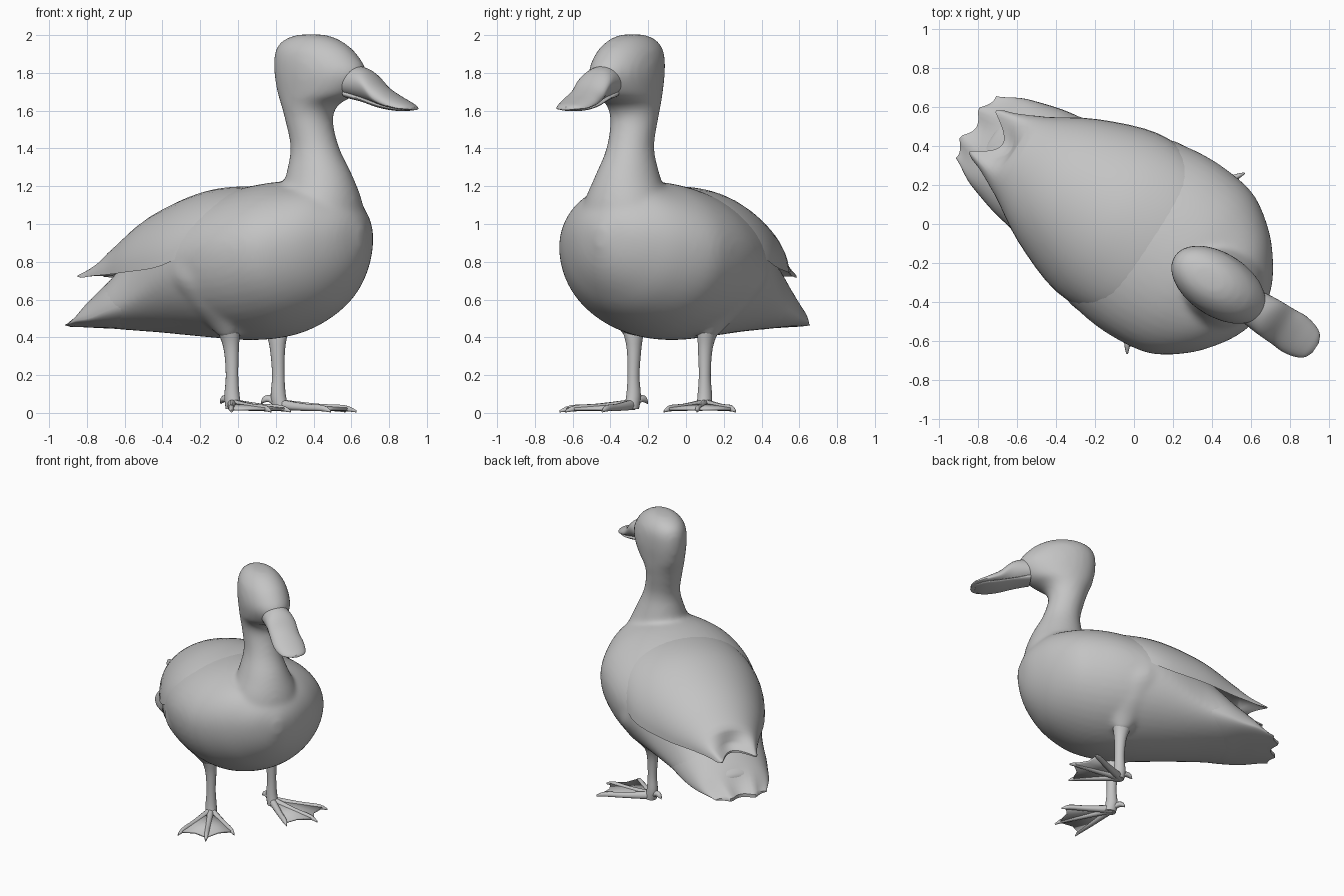
import bpy, bmesh, math
from mathutils import Matrix, Vector

cube = bpy.data.objects.get("Cube")
if cube:
    bpy.data.objects.remove(cube)

TURN = math.radians(-33)          # heading of the bird
ORIGIN = Vector((-0.014, -0.021, 0))

grey = bpy.data.materials.new("plain_grey")
grey.use_nodes = True
grey.diffuse_color = (0.55, 0.55, 0.55, 1)
grey.node_tree.nodes["Principled BSDF"].inputs["Base Color"].default_value = grey.diffuse_color


def add_object(name, bm, angle=50):
    bmesh.ops.recalc_face_normals(bm, faces=bm.faces)
    mesh = bpy.data.meshes.new(name)
    bm.to_mesh(mesh)
    bm.free()
    mesh.materials.append(grey)
    ob = bpy.data.objects.new(name, mesh)
    bpy.context.collection.objects.link(ob)
    ob.rotation_euler.z = TURN
    ob.location = ORIGIN
    bpy.ops.object.select_all(action="DESELECT")
    ob.select_set(True)
    bpy.context.view_layer.objects.active = ob
    bpy.ops.object.shade_smooth_by_angle(angle=math.radians(angle))
    return ob


def refine(rows, steps):
    """Smooth curve through the given stations."""
    out = []
    for i in range(len(rows) - 1):
        a, b, c, d = rows[max(i - 1, 0)], rows[i], rows[i + 1], rows[min(i + 2, len(rows) - 1)]
        for s in range(steps):
            t = s / steps
            out.append([q + t / 2 * (r - p + t * (2 * p - 5 * q + 4 * r - s4
                        + t * (3 * (q - r) + s4 - p))) for p, q, r, s4 in zip(a, b, c, d)])
    return out + [list(rows[-1])]


def loft(name, rows, ring, sides=28, steps=4, matrix=None):
    bm = bmesh.new()
    loops = []
    for row in refine(rows, steps):
        loops.append([bm.verts.new(ring(row, math.tau * k / sides)) for k in range(sides)])
    for a, b in zip(loops, loops[1:]):
        for k in range(sides):
            n = (k + 1) % sides
            bm.faces.new((a[k], a[n], b[n], b[k]))
    # Close the ends with strips from upper to lower edge
    for end in (loops[0], loops[-1]):
        for k in range(sides // 2):
            quad = (end[k], end[k + 1], end[-k - 1], end[-k % sides])
            bm.faces.new(list(dict.fromkeys(quad)))
    if matrix:
        bm.transform(matrix)
    return add_object(name, bm)


def along(row, a):
    """Section across the length: position, half width, bottom, widest height, top."""
    x, w, zb, zm, zt = row
    s = math.sin(a)
    return (x, w * math.cos(a), zm + ((zt if s > 0 else zb) - zm) * abs(s))


def upright(row, a):
    """Level section: height, centre x, centre y, radius x, radius y."""
    z, x, y, rx, ry = row
    return (x + rx * math.cos(a), y + ry * math.sin(a), z)


def feathered(limit, depth, lobes):
    """Section whose rear end is cut into feather tips."""
    def ring(row, a):
        x, y, z = along(row, a)
        fade = min(max((limit - row[0]) / 0.15, 0), 1)
        return (x + fade * depth * abs(math.cos(lobes * math.pi * math.cos(a))), y, z)
    return ring


# Trunk, neck, head and thighs are blended into one body
body = loft("body", [
    (-.86, .12, .48, .53, .58), (-.72, .28, .445, .52, .7),
    (-.45, .36, .425, .6, .96), (-.15, .47, .40, .76, 1.13), (.1, .518, .385, .83, 1.195),
    (.3, .515, .402, .86, 1.225), (.45, .48, .452, .87, 1.22), (.6, .375, .54, .9, 1.2),
    (.7, .26, .645, .92, 1.14), (.765, .15, .755, .935, 1.07), (.803, .03, .88, .94, .98)],
    along, sides=48)
pieces = [body, loft("neck_and_head", [
    (.9, .555, 0, .22, .25), (1.1, .545, 0, .215, .23), (1.25, .53, 0, .182, .17),
    (1.4, .503, 0, .132, .124), (1.55, .465, 0, .127, .126), (1.63, .47, 0, .158, .138),
    (1.69, .515, 0, .228, .152), (1.8, .537, 0, .272, .164), (1.9, .507, 0, .24, .152),
    (1.96, .485, 0, .187, .118), (1.995, .48, 0, .11, .072), (2.005, .48, 0, .03, .02)], upright)]
for side in (1, -1):
    pieces.append(loft("thigh", [
        (.4, .11, side * .235, .05, .045), (.47, .095, side * .26, .095, .075),
        (.57, .05, side * .32, .14, .105), (.7, .01, side * .385, .16, .115),
        (.82, -.01, side * .39, .12, .1), (.92, 0, side * .37, .03, .03)], upright, sides=20))
for piece in pieces:
    piece.select_set(True)
bpy.context.view_layer.objects.active = body
bpy.ops.object.join()
blend = body.modifiers.new("blend", "REMESH")
blend.mode = "VOXEL"
blend.voxel_size = .016
blend.use_smooth_shade = True
soften = body.modifiers.new("soften", "SMOOTH")
soften.factor = .5
soften.iterations = 14

# Flat tail cut into feather tips
loft("tail", [
    (-.5, .34, .44, .57, .88), (-.62, .32, .437, .535, .79), (-.74, .287, .445, .5, .69),
    (-.88, .24, .45, .485, .56), (-1.0, .19, .455, .465, .48)],
    feathered(-.82, .05, 1.1), sides=48)

# Folded wings covering the back, ending in two tips
loft("folded_wings", [
    (.3, .36, 1.1, 1.0, 1.18), (.1, .465, 1.13, .9, 1.2), (-.15, .483, 1.09, .78, 1.175),
    (-.45, .375, .93, .745, 1.06), (-.68, .24, .82, .73, .905), (-.8, .19, .77, .725, .81),
    (-.92, .15, .725, .715, .74)],
    feathered(-.72, .13, .6), sides=48)

# Broad flat bill in two halves, square-shouldered at its root
loft("upper_bill", [
    (.7, .09, 1.68, 1.75, 1.85), (.8, .1, 1.66, 1.75, 1.832), (.86, .104, 1.645, 1.735, 1.8),
    (.93, .106, 1.63, 1.67, 1.735), (1.0, .11, 1.615, 1.637, 1.69), (1.07, .095, 1.607, 1.615, 1.655),
    (1.11, .07, 1.603, 1.61, 1.635), (1.13, .03, 1.603, 1.608, 1.62)], along)
loft("lower_bill", [
    (.72, .07, 1.665, 1.69, 1.72), (.82, .078, 1.645, 1.665, 1.68), (.94, .09, 1.612, 1.63, 1.645),
    (1.04, .088, 1.598, 1.61, 1.62), (1.1, .05, 1.6, 1.605, 1.61)], along)

# Toe tips relative to the ankle: inner, middle, outer
TOES = [Vector((.35, -.03)), Vector((.37, .19)), Vector((.21, .33))]
ANKLE_X, ANKLE_Y = .125, .225

for label, side in (("left", 1), ("right", -1)):
    foot = Vector((ANKLE_X, side * ANKLE_Y, 0))

    # Slim leg
    loft(label + "_leg", [
        (.02, .14, side * .23, .045, .04), (.09, .125, side * .225, .042, .038),
        (.2, .125, side * .225, .034, .031), (.34, .12, side * .225, .042, .038),
        (.43, .11, side * .238, .062, .052), (.52, .09, side * .28, .08, .06)],
        upright, sides=16)

    # Toes with claws
    paths = [("toe_%d" % (i + 1), t) for i, t in enumerate(TOES)]
    for name, tip in paths + [("rear_toe", Vector((-.09, -.03)))]:
        length = tip.length
        lift = .045 if name == "rear_toe" else 0
        heading = math.atan2(side * tip.y, tip.x)
        place = Matrix.Translation(foot) @ Matrix.Rotation(heading, 4, "Z")
        loft(label + "_" + name, [
            (0, .026, .015, .04, .075), (length * .5, .02, .01 + lift, .025 + lift, .05 + lift),
            (length * .85, .016, .008 + lift, .02 + lift, .042 + lift),
            (length, .004, .002 + lift, .008 + lift, .014 + lift)],
            along, sides=10, steps=3, matrix=place)

    # Web stretched between the toes
    rim = []
    for i, tip in enumerate(TOES):
        rim.append(tip * .92)
        if i < 2:
            rim.append((tip + TOES[i + 1]) * .42)
    bm = bmesh.new()
    heel = bm.verts.new(foot + Vector((-.02, 0, .05)))
    verts = [bm.verts.new(foot + Vector((p.x, side * p.y, .02))) for p in rim]
    for a, b in zip(verts, verts[1:]):
        bm.faces.new((heel, a, b))
    web = add_object(label + "_web", bm, 30)
    thick = web.modifiers.new("thickness", "SOLIDIFY")
    thick.thickness = .014
    thick.offset = 0
